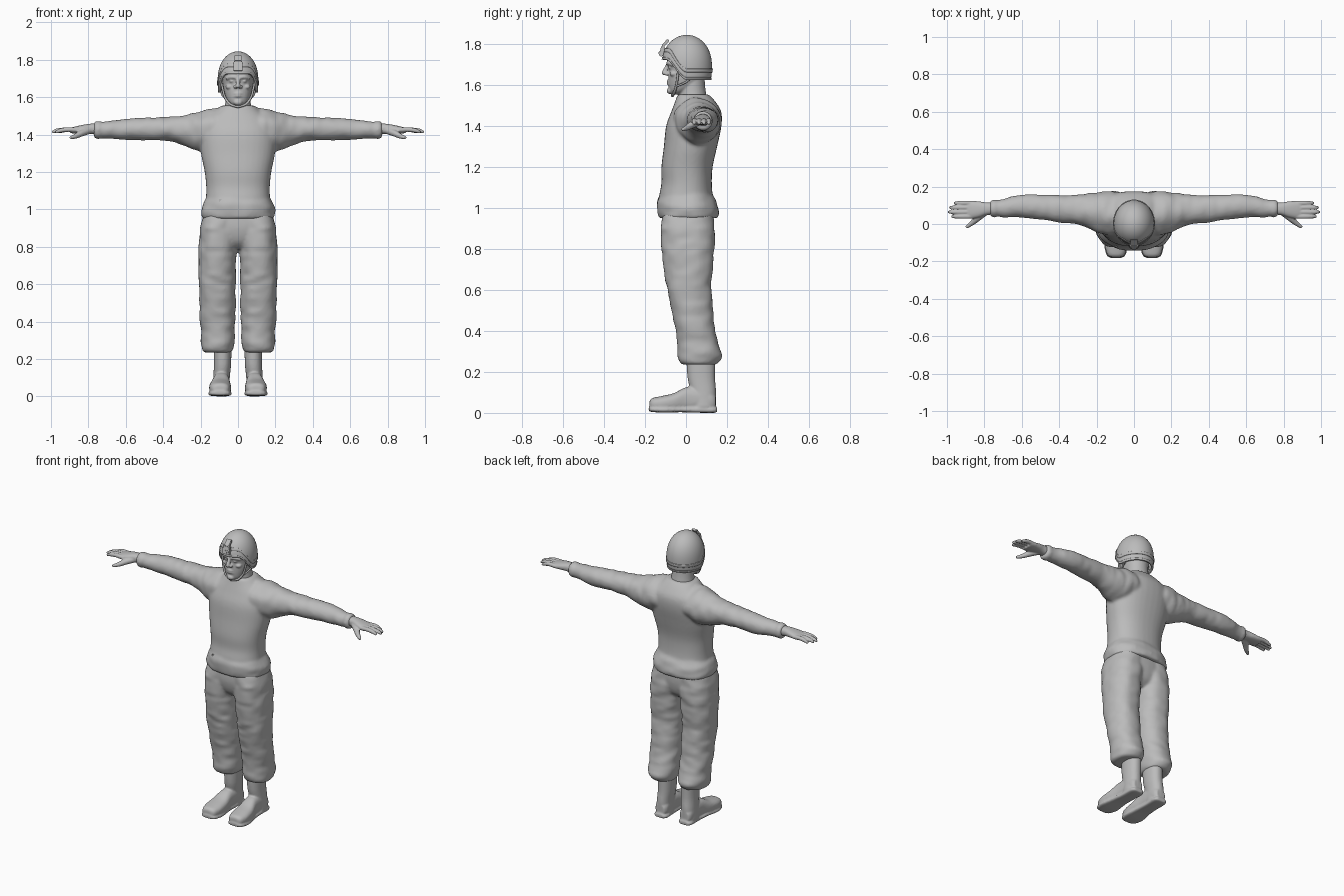
import bpy, bmesh, math
from mathutils import Vector, Matrix, noise

if "Cube" in bpy.data.objects:
    bpy.data.objects.remove(bpy.data.objects["Cube"])

grey = bpy.data.materials.new("plain grey")
grey.use_nodes = True
COLOUR = (0.5, 0.5, 0.5, 1)
grey.diffuse_color = COLOUR
grey.node_tree.nodes["Principled BSDF"].inputs["Base Color"].default_value = COLOUR


def spline(rows, steps=4):
    """Smooth a list of equal-length rows with a Catmull-Rom curve."""
    out = []
    for i in range(len(rows) - 1):
        p = [rows[max(0, min(len(rows) - 1, i + k))] for k in (-1, 0, 1, 2)]
        for s in range(steps):
            t = s / steps
            out.append([b + t / 2 * (c - a + t * (2*a - 5*b + 4*c - d + t * (3*(b - c) + d - a)))
                        for a, b, c, d in zip(*p)])
    return out + [list(rows[-1])]


def skin(bm, rings):
    """Join rings of points into a closed skin."""
    loops = [[bm.verts.new(p) for p in r] for r in rings]
    n = len(loops[0])
    for a, b in zip(loops, loops[1:]):
        for j in range(n):
            bm.faces.new((a[j], a[(j+1) % n], b[(j+1) % n], b[j]))
    bm.faces.new(loops[0][::-1])
    bm.faces.new(loops[-1])


def loft(bm, axis, rows, power=2.0, crease=0.0, n=36):
    """Rows: position on axis, then centre and radius on each other axis."""
    rings = []
    for pos, c1, r1, c2, r2 in spline(rows):
        ring = []
        for j in range(n):
            a = 2 * math.pi * j / n
            u, v = math.cos(a), math.sin(a)
            u = math.copysign(abs(u) ** (2 / power), u)
            v = math.copysign(abs(v) ** (2 / power), v)
            p = [c1 + r1*u, c2 + r2*v]
            p.insert(axis, pos)
            if crease:
                q = Vector(p) * 13
                q[axis] *= 2
                k = 1 + crease * noise.noise(q)
                p = [c1 + r1*u*k, c2 + r2*v*k]
                p.insert(axis, pos)
            ring.append(p)
        rings.append(ring)
    skin(bm, rings)


def tube(bm, points, n=12):
    """Round limb through (x, y, z, radius) points, with rounded ends."""
    path = spline(points, 3)
    for p in path[:1] + path[-1:]:
        ball(bm, p[:3], (p[3],) * 3)
    rings = []
    for i, p in enumerate(path):
        d = Vector(path[min(i+1, len(path)-1)][:3]) - Vector(path[max(i-1, 0)][:3])
        q = d.to_track_quat('Z', 'Y')
        rings.append([Vector(p[:3]) + q @ Vector((p[3]*math.cos(2*math.pi*j/n),
                      p[3]*math.sin(2*math.pi*j/n), 0)) for j in range(n)])
    skin(bm, rings)


def ball(bm, centre, size):
    m = Matrix.Translation(centre) @ Matrix.Diagonal((*size, 1))
    bmesh.ops.create_icosphere(bm, subdivisions=3, radius=1, matrix=m)


def box(bm, centre, size, tilt=0):
    m = Matrix.Translation(centre) @ Matrix.Rotation(tilt, 4, 'X') @ Matrix.Diagonal((*size, 1))
    bmesh.ops.create_cube(bm, size=1, matrix=m)


def mirrored(bm):
    """Add a copy of the mesh on the other side of the body."""
    geom = bmesh.ops.duplicate(bm, geom=bm.verts[:] + bm.edges[:] + bm.faces[:])["geom"]
    bmesh.ops.scale(bm, vec=(-1, 1, 1), verts=[v for v in geom if isinstance(v, bmesh.types.BMVert)])


def finish(name, bm, voxel=0, smooth=4, flip=False):
    """Make the object; a voxel size melts overlapping pieces into one skin."""
    if flip:
        bmesh.ops.scale(bm, vec=(-1, 1, 1), verts=bm.verts)
    bmesh.ops.recalc_face_normals(bm, faces=bm.faces)
    me = bpy.data.meshes.new(name)
    bm.to_mesh(me)
    bm.free()
    me.materials.append(grey)
    ob = bpy.data.objects.new(name, me)
    bpy.context.collection.objects.link(ob)
    for o in bpy.context.selected_objects:
        o.select_set(False)
    ob.select_set(True)
    bpy.context.view_layer.objects.active = ob
    bpy.ops.object.shade_smooth_by_angle(angle=math.radians(40))
    if voxel:
        r = ob.modifiers.new("melt", 'REMESH')
        r.mode, r.voxel_size, r.use_smooth_shade = 'VOXEL', voxel, True
        s = ob.modifiers.new("soften", 'SMOOTH')
        s.factor, s.iterations = 0.5, smooth
    return ob


# Sweater: sleeves first, mirrored, then the body and the rolled hem
bm = bmesh.new()
loft(bm, 0, [(0.02, .06, .09, 1.44, .09), (.12, .055, .115, 1.43, .108), (.2, .06, .108, 1.42, .107),
             (.27, .075, .086, 1.42, .086), (.36, .08, .075, 1.43, .066), (.48, .088, .068, 1.43, .06),
             (.6, .097, .062, 1.428, .056), (.7, .085, .048, 1.425, .046), (.755, .083, .041, 1.425, .043)],
     crease=.09)
loft(bm, 0, [(.735, .083, .046, 1.425, .046), (.75, .083, .048, 1.425, .049), (.77, .083, .04, 1.425, .042)])
mirrored(bm)
loft(bm, 2, [(.985, 0, .178, .01, .135), (1.05, 0, .172, 0, .132), (1.12, 0, .17, .003, .123),
             (1.2, 0, .178, .005, .125), (1.3, 0, .198, .022, .13), (1.4, 0, .205, .038, .135),
             (1.47, 0, .185, .05, .122), (1.52, 0, .13, .045, .098), (1.555, 0, .09, .035, .076)], 2.3)
loft(bm, 2, [(.95, 0, .19, .012, .142), (.965, 0, .197, .011, .148), (1.0, 0, .196, .008, .149),
             (1.03, 0, .185, .004, .145), (1.06, 0, .17, .002, .13)], 2.4, .04)
finish("sweater", bm, .009, 5)

# Small tag on the belly
bm = bmesh.new()
box(bm, (-.095, -.119, 1.045), (.014, .008, .024))
finish("belly_tag", bm)

# Trousers: legs with gathered ankles, plus the seat
bm = bmesh.new()
loft(bm, 2, [(.235, .107, .07, .062, .08), (.25, .108, .082, .064, .097), (.285, .106, .09, .067, .108),
             (.33, .106, .09, .06, .1), (.4, .109, .093, .047, .097), (.5, .109, .096, .03, .1),
             (.6, .111, .099, .017, .108), (.7, .112, .1, .013, .118), (.8, .108, .102, .011, .128),
             (.9, .102, .1, .008, .133), (.98, .092, .092, .01, .124)], 2.3, .07)
mirrored(bm)
loft(bm, 2, [(.79, 0, .05, .01, .07), (.83, 0, .12, .01, .108), (.9, 0, .175, .009, .126),
             (.98, 0, .182, .01, .124)], 2.4)
finish("trousers", bm, .009, 4)

for side, flip in (("left", False), ("right", True)):
    # Boot: shaft, foot and treaded sole
    bm = bmesh.new()
    loft(bm, 2, [(.03, .09, .046, .087, .058), (.1, .088, .044, .085, .062), (.17, .083, .046, .075, .067),
                 (.27, .082, .047, .072, .071)], 2.2)
    loft(bm, 1, [(-.178, .096, .026, .04, .018), (-.165, .096, .046, .042, .03), (-.12, .096, .058, .045, .037),
                 (-.06, .094, .056, .052, .044), (0, .09, .046, .065, .06), (.06, .088, .044, .068, .058),
                 (.12, .088, .043, .06, .048), (.145, .088, .03, .05, .035)], 2.5)
    loft(bm, 1, [(-.182, .096, .026, .02, .01), (-.168, .096, .05, .017, .012), (-.11, .096, .063, .015, .014),
                 (-.03, .093, .052, .016, .013), (.05, .09, .046, .015, .014), (.13, .088, .046, .014, .014),
                 (.152, .088, .03, .015, .012)], 3)
    finish(side + "_boot", bm, .006, 3, flip)

    # Hand: wrist and palm, four fingers and a spread thumb
    bm = bmesh.new()
    loft(bm, 0, [(.74, .083, .032, 1.428, .031), (.79, .081, .034, 1.431, .027), (.83, .078, .043, 1.429, .023),
                 (.875, .076, .047, 1.424, .018), (.895, .076, .043, 1.422, .014)], 2.3)
    for k, tip in enumerate((.978, .996, .99, .965)):
        y = .04 + .024 * k
        tube(bm, [(.86, y, 1.425, .012), (.91, y, 1.427, .0125), (tip - .03, y, 1.422, .0115),
                  (tip - .008, y, 1.414, .008)])
    tube(bm, [(.795, .065, 1.423, .02), (.835, .032, 1.408, .018), (.865, .006, 1.393, .014),
              (.892, -.014, 1.384, .009)])
    finish(side + "_hand", bm, .0045, 2, flip)

# Head with neck, nose, brow, lips, eyes and ears
bm = bmesh.new()
loft(bm, 2, [(1.5, 0, .08, .035, .075), (1.56, 0, .069, .032, .066), (1.61, 0, .066, .03, .062),
             (1.66, 0, .066, .03, .062)])
loft(bm, 2, [(1.553, 0, .026, -.048, .022), (1.572, 0, .05, -.033, .047), (1.6, 0, .066, -.01, .075),
             (1.635, 0, .076, .002, .088), (1.67, 0, .08, .008, .093), (1.72, 0, .084, .008, .1),
             (1.77, 0, .075, .008, .09), (1.8, 0, .05, .008, .06)], 2.2)
tube(bm, [(0, -.085, 1.705, .009), (0, -.097, 1.68, .011), (0, -.106, 1.66, .013)])
ball(bm, (0, -.078, 1.572), (.024, .016, .016))
for s in (-1, 1):
    ball(bm, (s*.014, -.094, 1.655), (.011, .012, .009))
    tube(bm, [(s*.012, -.088, 1.705, .009), (s*.036, -.083, 1.708, .01), (s*.058, -.066, 1.7, .009)])
    ball(bm, (s*.033, -.077, 1.686), (.014, .01, .008))
    ball(bm, (s*.045, -.06, 1.655), (.022, .02, .014))
    ball(bm, (s*.083, .015, 1.66), (.012, .02, .03))
for z in (1.607, 1.62):
    tube(bm, [(-.024, -.078, z - .002, .005), (0, -.087, z, .007), (.024, -.078, z - .002, .005)])
finish("head", bm, .0045, 2)


# Helmet: dome whose rim rises over the brow, with a raised band
def rim(a):
    t = max(0, min(1, math.cos(a) / .85))
    return 1.628 + .1 * t * t * (3 - 2 * t)


def dome(name, low, high, grow, thick, n=64, rows=18):
    bm = bmesh.new()
    grid = []
    for i in range(rows + 1):
        ring = []
        for j in range(n):
            a = 2 * math.pi * j / n
            z0, z1 = rim(a) + low, 1.845 if high is None else rim(a) + high
            z = z0 + (z1 - z0) * math.sin(math.pi / 2 * i / rows)
            h = (z - 1.685) / .16
            r = max(0, 1 - h ** 2.3) ** .5 if h > 0 else 1 - .35 * h * h
            r = max(r, .01) * grow
            ring.append(bm.verts.new((.109 * r * math.sin(a), .004 - .123 * r * math.cos(a), z)))
        grid.append(ring)
    for p, q in zip(grid, grid[1:]):
        for j in range(n):
            bm.faces.new((p[j], p[(j+1) % n], q[(j+1) % n], q[j]))
    if high is None:
        bm.faces.new(grid[-1])
    s = finish(name, bm).modifiers.new("thickness", 'SOLIDIFY')
    s.thickness, s.offset = thick, -1


dome("helmet_shell", 0, None, 1, .012)
dome("helmet_band", .034, .052, 1.03, .008, rows=3)
dome("helmet_rim", -.003, .008, 1.02, .012, rows=3)

# Front mount on the helmet
bm = bmesh.new()
box(bm, (0, -.117, 1.765), (.05, .02, .05), -.25)
box(bm, (0, -.127, 1.757), (.03, .014, .02), -.25)
box(bm, (0, -.1, 1.805), (.036, .014, .045), -.75)
bmesh.ops.bevel(bm, geom=bm.edges[:], offset=.003, segments=2, affect='EDGES')
finish("helmet_mount", bm)

# Chin straps, two per side meeting in a chin cup
bm = bmesh.new()
tube(bm, [(.09, -.035, 1.69, .006), (.083, -.04, 1.65, .006), (.07, -.047, 1.6, .006),
          (.042, -.058, 1.562, .007), (0, -.066, 1.55, .008)])
tube(bm, [(.094, .04, 1.65, .005), (.086, .0, 1.615, .005), (.07, -.045, 1.595, .005)])
mirrored(bm)
finish("chin_strap", bm)
